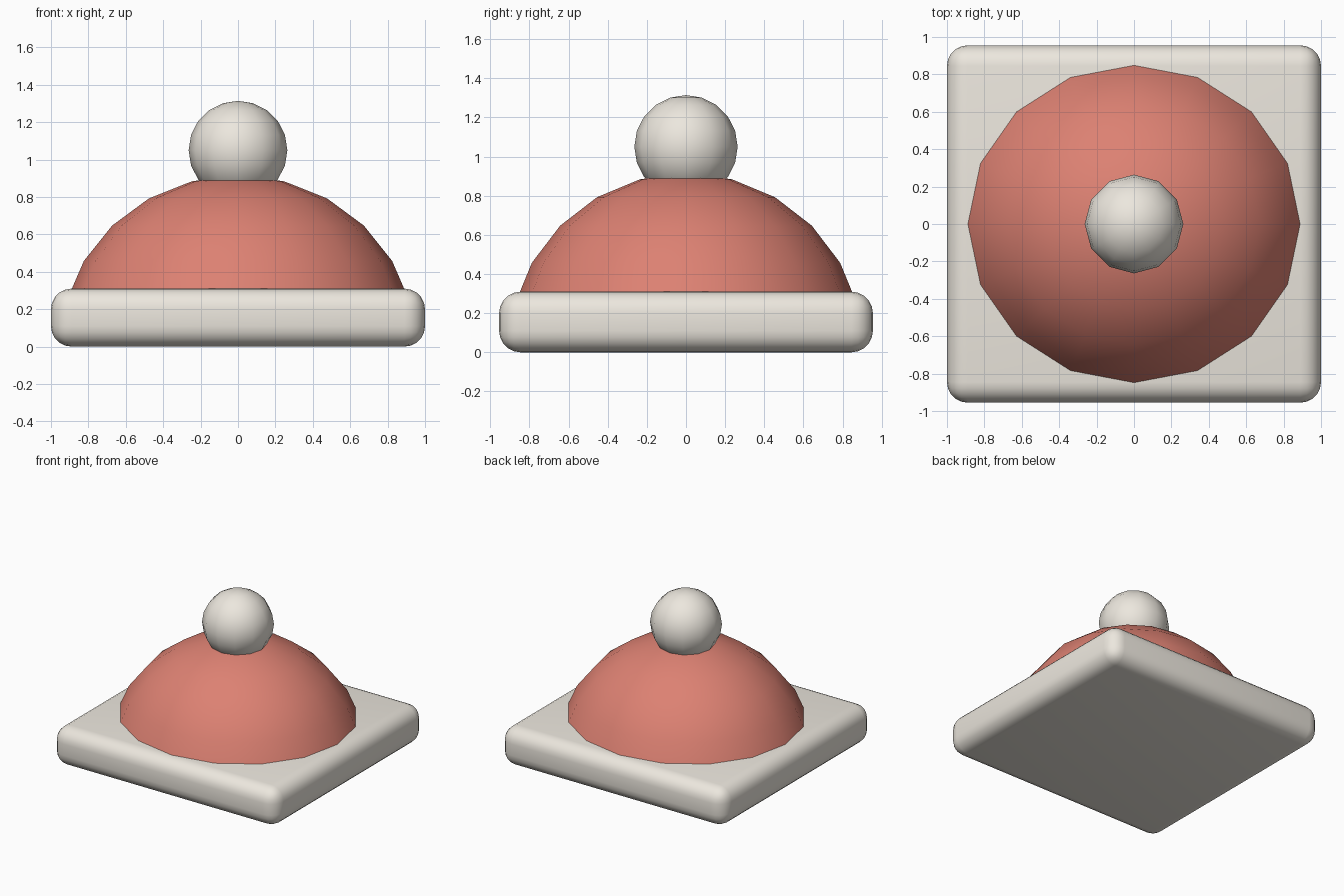
import bpy
import bmesh
import math

if "Cube" in bpy.data.objects:
    bpy.data.objects.remove(bpy.data.objects["Cube"])

Y_SQUASH = 0.955


def make_object(name, bm, angle, color=None):
    mesh = bpy.data.meshes.new(name)
    bm.to_mesh(mesh)
    bm.free()
    obj = bpy.data.objects.new(name, mesh)
    bpy.context.collection.objects.link(obj)
    if color:
        mat = bpy.data.materials.new(name + "_color")
        mat.diffuse_color = color
        mat.use_nodes = True
        mat.node_tree.nodes["Principled BSDF"].inputs["Base Color"].default_value = mat.diffuse_color
        mesh.materials.append(mat)
    bpy.ops.object.select_all(action='DESELECT')
    obj.select_set(True)
    bpy.context.view_layer.objects.active = obj
    bpy.ops.object.shade_smooth_by_angle(angle=math.radians(angle))
    return obj


CREAM = (0.84, 0.80, 0.73, 1)
RED = (0.72, 0.22, 0.17, 1)

# Rounded base slab
bm = bmesh.new()
bmesh.ops.create_cube(bm, size=1)
for v in bm.verts:
    v.co.x *= 2.0
    v.co.y *= 2.0 * Y_SQUASH
    v.co.z = (v.co.z + 0.5) * 0.31
bmesh.ops.bevel(bm, geom=bm.edges[:], offset=0.11, segments=5,
                profile=0.5, affect='EDGES')
make_object("base", bm, 30, CREAM)

# Dome: upper part of a 16-sided sphere, open end hidden in the slab
bm = bmesh.new()
bmesh.ops.create_uvsphere(bm, u_segments=16, v_segments=12, radius=1)
low = [v for v in bm.verts if v.co.z < 0.2]
bmesh.ops.delete(bm, geom=low, context='VERTS')
rim = [e for e in bm.edges if e.is_boundary]
bmesh.ops.contextual_create(bm, geom=rim)
for v in bm.verts:
    v.co.x *= 0.952
    v.co.y *= 0.952 * Y_SQUASH
    v.co.z *= 0.915
bmesh.ops.recalc_face_normals(bm, faces=bm.faces[:])
make_object("dome", bm, 40, RED)

# Ball on top
bm = bmesh.new()
bmesh.ops.create_uvsphere(bm, u_segments=12, v_segments=10, radius=0.264)
bmesh.ops.translate(bm, verts=bm.verts[:], vec=(0, 0, 1.05))
make_object("ball", bm, 60, CREAM)
